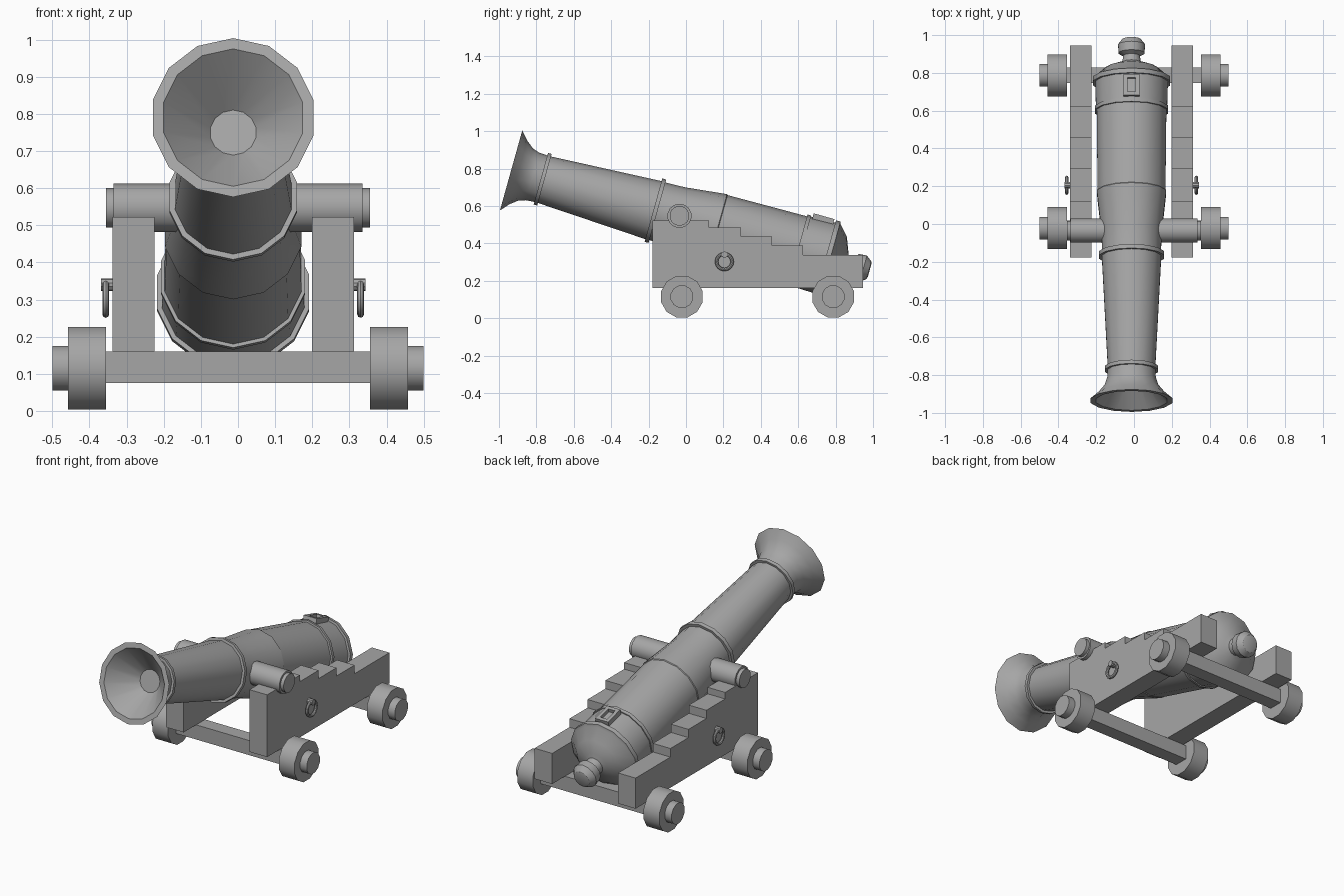
import bpy, bmesh, math
from mathutils import Matrix, Vector

cube = bpy.data.objects.get("Cube")
if cube:
    bpy.data.objects.remove(cube, do_unlink=True)

iron = bpy.data.materials.new("plain grey")
iron.use_nodes = True
GREY = (0.38, 0.38, 0.38, 1)
iron.diffuse_color = GREY
iron.node_tree.nodes["Principled BSDF"].inputs["Base Color"].default_value = GREY

OFFSET = -0.013   # barrel and cheeks sit slightly to one side of the axles
parts = []


def finish(name, bm, matrix=Matrix()):
    bmesh.ops.recalc_face_normals(bm, faces=bm.faces)
    bm.transform(matrix)
    mesh = bpy.data.meshes.new(name)
    bm.to_mesh(mesh)
    bm.free()
    mesh.materials.append(iron)
    obj = bpy.data.objects.new(name, mesh)
    bpy.context.collection.objects.link(obj)
    parts.append(obj)
    return obj


def lathe(name, profile, sides, matrix, turn=0.0):
    """Revolve (distance, radius) pairs around local z and cap both ends."""
    bm = bmesh.new()
    rings = []
    for dist, rad in profile:
        angles = [turn + math.tau * i / sides for i in range(sides)]
        rings.append([bm.verts.new((rad * math.cos(a), rad * math.sin(a), dist)) for a in angles])
    for a, b in zip(rings, rings[1:]):
        for i in range(sides):
            j = (i + 1) % sides
            bm.faces.new((a[i], a[j], b[j], b[i]))
    bm.faces.new(rings[0])
    bm.faces.new(rings[-1])
    return finish(name, bm, matrix)


def box_mesh(low, high):
    bm = bmesh.new()
    low, high = Vector(low), Vector(high)
    bmesh.ops.create_cube(bm, size=1, matrix=Matrix.Translation((low + high) / 2)
                          @ Matrix.Diagonal((*(high - low), 1)))
    return bm


def along_x(x, y, z, side=1):
    return Matrix.Translation((x, y, z)) @ Matrix.Rotation(side * math.pi / 2, 4, 'Y')


# Barrel: funnel bore, flared muzzle, reinforcing rings, breech and knob
barrel_frame = (Matrix.Translation((OFFSET, -0.935, 0.79))
                @ Matrix.Rotation(-math.radians(105.6), 4, 'X'))
barrel_profile = [
    (0.15, 0.063), (0.0, 0.192), (0.0, 0.222), (0.04, 0.177), (0.08, 0.145), (0.12, 0.132),
    (0.165, 0.129), (0.165, 0.143), (0.185, 0.143), (0.185, 0.129),
    (0.79, 0.161), (0.79, 0.176), (0.812, 0.176), (0.812, 0.16),
    (0.92, 0.163), (1.09, 0.182), (1.146, 0.188), (1.15, 0.184),
    (1.59, 0.189), (1.59, 0.199), (1.61, 0.199), (1.61, 0.193),
    (1.745, 0.197), (1.745, 0.21), (1.77, 0.21), (1.775, 0.195),
    (1.825, 0.14), (1.85, 0.075), (1.86, 0.05), (1.895, 0.045),
    (1.91, 0.07), (1.955, 0.073), (1.985, 0.05), (1.99, 0.035),
]
lathe("barrel", barrel_profile, 14, barrel_frame, math.pi / 2)

# Vent plate on the breech with a sunken slot
bm = box_mesh((-0.042, -0.214, 1.62), (0.042, -0.15, 1.735))
top = min(bm.faces, key=lambda f: f.calc_center_median().y)
bmesh.ops.inset_region(bm, faces=[top], thickness=0.028)
bmesh.ops.translate(bm, verts=bmesh.ops.extrude_discrete_faces(bm, faces=[top])["faces"][0].verts,
                    vec=(0, 0.02, 0))
finish("vent_plate", bm, barrel_frame)

# Trunnions: one bar through the barrel with stepped ends
lathe("trunnion_bar", [(-0.355, 0.053), (-0.335, 0.053), (-0.335, 0.065),
                       (0.335, 0.065), (0.335, 0.053), (0.355, 0.053)],
      14, along_x(0, -0.035, 0.547))

# Axles
for name, y in (("front", -0.022), ("rear", 0.787)):
    finish(name + "_axle", box_mesh((-0.37, y - 0.041, 0.075), (0.37, y + 0.041, 0.16)))

steps = [(-0.178, 0.522), (0.123, 0.484), (0.295, 0.436), (0.46, 0.388), (0.626, 0.338)]
REAR = 0.946
for label, s in (("left", 1), ("right", -1)):
    # Stepped cheek
    outline = [(steps[0][0], 0.16)]
    for i, (y, z) in enumerate(steps):
        end = steps[i + 1][0] if i + 1 < len(steps) else REAR
        outline += [(y, z), (end, z)]
    outline.append((REAR, 0.16))
    bm = bmesh.new()
    face = bm.faces.new([bm.verts.new((OFFSET + s * 0.212, y, z)) for y, z in outline])
    moved = bmesh.ops.extrude_face_region(bm, geom=[face])["geom"]
    bmesh.ops.translate(bm, verts=[g for g in moved if isinstance(g, bmesh.types.BMVert)],
                        vec=(s * 0.113, 0, 0))
    finish(label + "_cheek", bm)

    # Eyebolt and hanging ring
    lathe(label + "_eyebolt", [(0, 0.017), (0.036, 0.017)], 10,
          along_x(OFFSET + s * 0.32, 0.205, 0.34, s))
    bpy.ops.mesh.primitive_torus_add(major_radius=0.042, minor_radius=0.009, major_segments=16,
                                     minor_segments=8, location=(OFFSET + s * 0.343, 0.205, 0.302),
                                     rotation=(0, math.pi / 2, 0))
    ring = bpy.context.object
    ring.name = label + "_ring"
    ring.data.materials.append(iron)
    parts.append(ring)

    # Wheels with hubs
    for name, y in (("front", -0.022), ("rear", 0.787)):
        lathe(f"{name}_{label}_wheel",
              [(0, 0.115), (0.101, 0.115), (0.101, 0.062), (0.144, 0.062)],
              12, along_x(s * 0.356, y, 0.115, s), math.pi / 12)

# Smooth round surfaces, keep hard edges
bpy.ops.object.select_all(action='DESELECT')
for obj in parts:
    obj.select_set(True)
bpy.context.view_layer.objects.active = parts[0]
bpy.ops.object.shade_smooth_by_angle(angle=math.radians(32))
